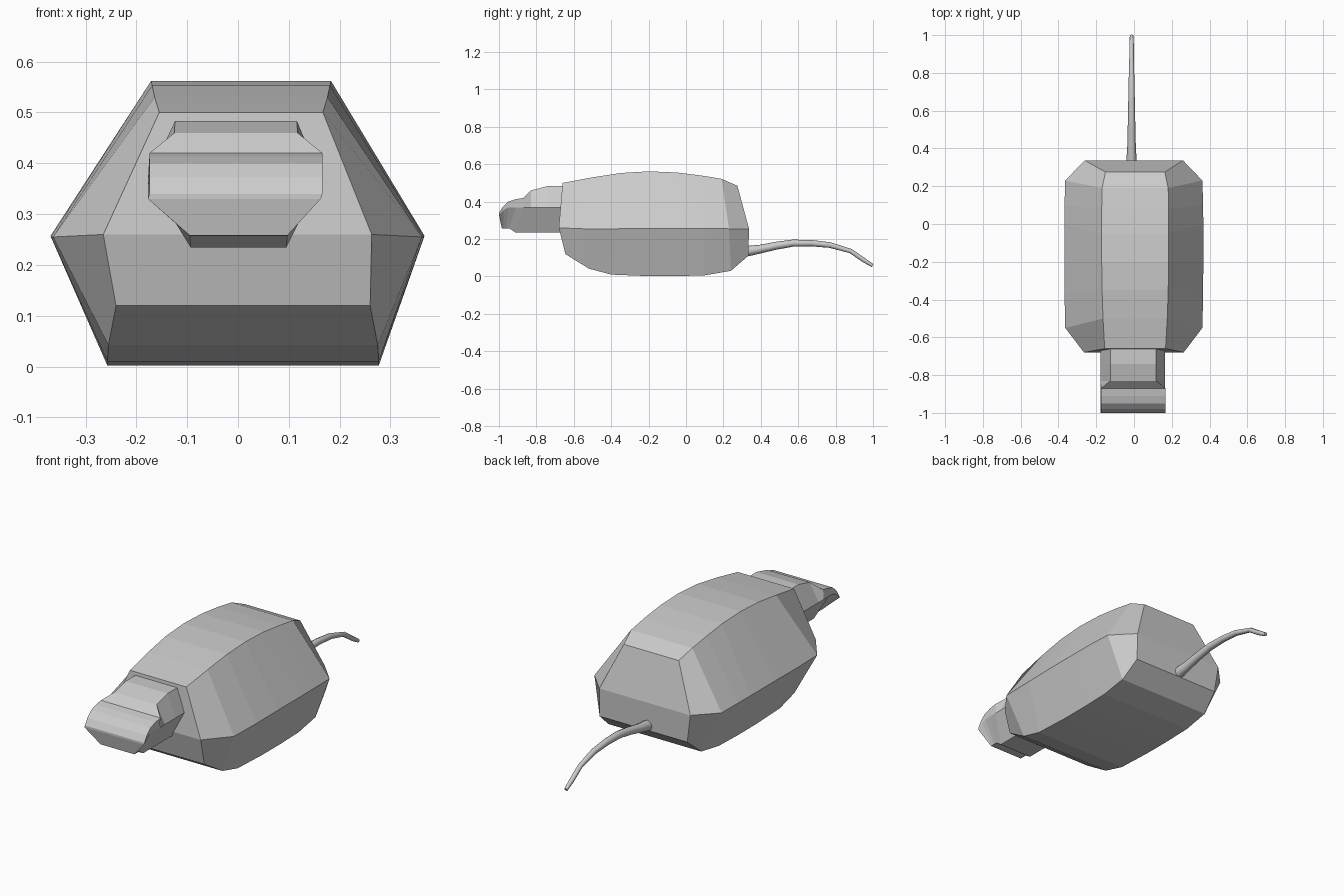
import bpy, bmesh
from mathutils import Vector


def loft(name, rings, offsets):
    """Six-sided hull: each ring holds top, middle, bottom as (y, z, half width)."""
    bm = bmesh.new()
    loops = []
    for ring in rings:
        pts = [(o + w, y, z) for (y, z, w), o in zip(ring, offsets)]
        pts += [(o - w, y, z) for (y, z, w), o in reversed(list(zip(ring, offsets)))]
        loops.append([bm.verts.new(p) for p in pts])
    for a, b in zip(loops, loops[1:]):
        for i in range(6):
            j = (i + 1) % 6
            bm.faces.new((a[i], a[j], b[j], b[i]))
    # Each end is folded along its middle line
    for l in (loops[0], loops[-1]):
        bm.faces.new((l[0], l[1], l[4], l[5]))
        bm.faces.new((l[1], l[2], l[3], l[4]))
    bmesh.ops.recalc_face_normals(bm, faces=bm.faces)
    mesh = bpy.data.meshes.new(name)
    bm.to_mesh(mesh)
    bm.free()
    obj = bpy.data.objects.new(name, mesh)
    bpy.context.collection.objects.link(obj)
    return obj


# Body: faceted barrel with chamfered ends
loft("body", [
    ((-.66, .50, .161), (-.68, .26, .264), (-.645, .12, .25)),
    ((-.50, .53, .17), (-.55, .255, .363), (-.52, .042, .265)),
    ((-.35, .553, .175), (-.37, .255, .367), (-.40, .01, .267)),
    ((-.20, .562, .177), (-.20, .257, .368), (-.20, .002, .267)),
    ((-.05, .556, .177), (0, .257, .368), (-.05, .002, .267)),
    ((.08, .54, .177), (.10, .257, .367), (.10, .006, .267)),
    ((.19, .522, .175), (.23, .255, .363), (.24, .03, .265)),
    ((.275, .485, .157), (.337, .255, .26), (.333, .11, .25)),
], (.006, -.001, .010))

# Head: raised crown stepping down to a broad blunt snout
loft("head", [
    ((-.65, .483, .12), (-.65, .37, .17), (-.65, .234, .094)),
    ((-.74, .483, .12), (-.74, .37, .17), (-.74, .234, .094)),
    ((-.83, .46, .121), (-.83, .37, .17), (-.83, .234, .094)),
    ((-.87, .42, .17), (-.87, .37, .17), (-.91, .234, .094)),
    ((-.91, .413, .17), (-.91, .37, .17), (-.945, .257, .096)),
    ((-.95, .40, .17), (-.95, .368, .17), (-.96, .257, .096)),
    ((-.98, .372, .17), (-.975, .355, .17), (-.975, .257, .096)),
    ((-1.0, .34, .17), (-1.0, .33, .17), (-.985, .258, .096)),
], (-.004, -.007, .001))

# Tail: tapered tube along an arched path, (y, z, radius)
path = [(.31, .132, .027), (.345, .138, .027), (.40, .147, .023), (.48, .164, .021),
        (.57, .178, .019), (.67, .178, .017), (.77, .168, .015), (.88, .136, .012),
        (.95, .088, .012), (.998, .058, .009)]
curve = bpy.data.curves.new("tail", 'CURVE')
curve.dimensions = '3D'
curve.bevel_depth = 1.0
curve.bevel_resolution = 2
curve.use_fill_caps = True
spline = curve.splines.new('POLY')
spline.points.add(len(path) - 1)
for p, (y, z, r) in zip(spline.points, path):
    p.co = (-.013, y, z, 1)
    p.radius = r
spline.use_smooth = True
tail = bpy.data.objects.new("tail", curve)
bpy.context.collection.objects.link(tail)
